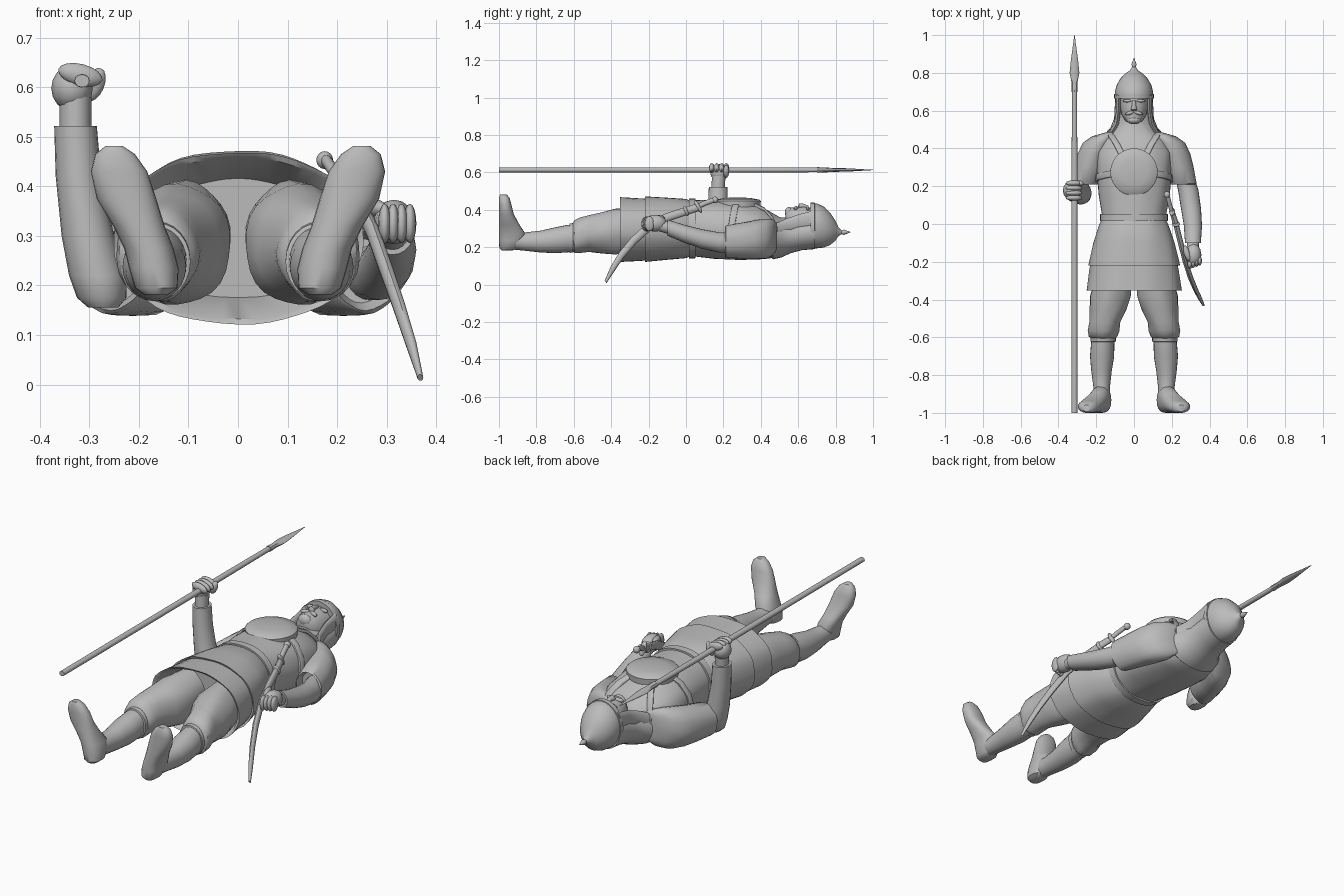
import bpy, bmesh, math
from mathutils import Vector, Matrix

grey = bpy.data.materials.new("plain_grey")
grey.diffuse_color = (0.5, 0.5, 0.5, 1)
X, Y, Z = Vector((1, 0, 0)), Vector((0, 1, 0)), Vector((0, 0, 1))


def finish(name, bm, angle=40):
    bmesh.ops.recalc_face_normals(bm, faces=bm.faces)
    me = bpy.data.meshes.new(name)
    bm.to_mesh(me)
    bm.free()
    me.materials.append(grey)
    me.polygons.foreach_set("use_smooth", [True] * len(me.polygons))
    me.set_sharp_from_angle(angle=math.radians(angle))
    ob = bpy.data.objects.new(name, me)
    bpy.context.collection.objects.link(ob)
    return ob


def loft(name, rows, u=X, v=Z, n=24, power=2.0, folds=0.0, waves=7, flip=1):
    """Skin oval rings; each row is x, y, z, half size along u, half size along v."""
    bm = bmesh.new()
    rings = []
    for i, (x, y, z, a, b) in enumerate(rows):
        ring = []
        for k in range(n):
            t = 2 * math.pi * k / n
            c, s = math.cos(t), math.sin(t)
            f = 1 + folds * math.sin(waves * t + i * 1.1)
            cu = math.copysign(abs(c) ** (2 / power), c) * a * f
            sv = math.copysign(abs(s) ** (2 / power), s) * b * f
            p = Vector((x, y, z)) + u * cu + v * sv
            p.x *= flip
            ring.append(bm.verts.new(p))
        rings.append(ring)
    for r, q in zip(rings, rings[1:]):
        for k in range(n):
            j = (k + 1) % n
            bm.faces.new((r[k], r[j], q[j], q[k]))
    bm.faces.new(rings[0])
    bm.faces.new(rings[-1])
    return finish(name, bm)


def blob(name, centre, size, rot=(0, 0, 0)):
    bm = bmesh.new()
    bmesh.ops.create_uvsphere(bm, u_segments=12, v_segments=8, radius=1)
    m = Matrix.Translation(centre)
    for ax, r in zip("XYZ", rot):
        m = m @ Matrix.Rotation(r, 4, ax)
    bm.transform(m @ Matrix.Diagonal((*size, 1)))
    return finish(name, bm, 60)


# Tunic with hollow hem, and shorter overskirt
loft("tunic", [
    (0, -.20, .295, .17, .12), (0, -.345, .295, .238, .163), (0, -.352, .295, .252, .173),
    (0, -.24, .295, .236, .167), (0, -.10, .30, .206, .158), (0, 0, .30, .175, .152),
    (0, .04, .30, .168, .150), (0, .15, .295, .188, .157), (0, .28, .29, .198, .157),
    (0, .38, .28, .20, .145), (0, .45, .265, .17, .125), (0, .50, .26, .11, .10),
    (0, .55, .28, .065, .075)], n=56, power=2.2, folds=.008, waves=9)
loft("overskirt", [
    (0, -.15, .297, .20, .15), (0, -.215, .297, .232, .165), (0, -.22, .297, .243, .175),
    (0, -.10, .30, .215, .166), (0, 0, .30, .182, .158), (0, .03, .30, .165, .145)],
    n=56, power=2.2, folds=.008, waves=9)
loft("belt", [
    (0, .015, .30, .165, .145), (0, .015, .30, .18, .160), (0, .052, .30, .179, .159),
    (0, .052, .30, .165, .145)], n=40, power=2.2)

# Round breastplate with straps
loft("breastplate", [
    (0, .275, .41, .122, .122), (0, .275, .447, .125, .125), (0, .275, .454, .118, .118),
    (0, .275, .463, .07, .07), (0, .275, .466, .02, .02)], v=Y, n=40)
for s, side in ((1, "left"), (-1, "right")):
    loft(side + "_shoulder_strap", [
        (.055, .35, .435, .018, .010), (.09, .42, .402, .018, .010),
        (.118, .465, .352, .018, .012), (.125, .49, .29, .018, .012)], n=12, power=4, flip=s)
    loft(side + "_side_strap", [
        (.10, .27, .437, .018, .008), (.15, .26, .408, .018, .008),
        (.188, .25, .35, .018, .010), (.197, .24, .29, .018, .010)], u=Y, v=X, n=12, power=4, flip=s)

# Head, face and mail hood
loft("head", [
    (0, .532, .365, .02, .025), (0, .545, .35, .045, .06), (0, .58, .335, .066, .078),
    (0, .63, .33, .076, .086), (0, .70, .32, .078, .09)], n=28)
loft("mail_hood", [
    (0, .69, .285, .10, .095), (0, .62, .272, .102, .088), (0, .56, .26, .105, .092),
    (0, .51, .25, .125, .105), (0, .465, .245, .165, .11), (0, .44, .25, .15, .09)], n=32)
loft("nose", [
    (0, .655, .415, .009, .008), (0, .625, .42, .012, .014), (0, .605, .418, .017, .016),
    (0, .598, .41, .008, .008)], n=10)
for s, side in ((1, "left"), (-1, "right")):
    blob(side + "_moustache", (s * .022, .588, .408), (.026, .010, .012), (0, 0, s * -.3))
    blob(side + "_brow", (s * .035, .652, .405), (.026, .008, .012))
    loft(side + "_cheek_flap", [
        (.083, .68, .35, .015, .045), (.083, .60, .335, .012, .04),
        (.093, .53, .31, .014, .04), (.125, .475, .285, .02, .04)], n=12, flip=s)
blob("beard", (0, .55, .385), (.036, .022, .03))

# Pointed helmet with rim
loft("helmet", [
    (0, .665, .314, .101, .120), (0, .70, .314, .101, .120), (0, .735, .308, .092, .110),
    (0, .77, .298, .072, .087), (0, .797, .289, .045, .056), (0, .815, .283, .02, .024),
    (0, .832, .28, .010, .010), (0, .845, .28, .014, .014), (0, .857, .28, .009, .009),
    (0, .88, .28, .001, .001)], n=32)
loft("helmet_rim", [
    (0, .665, .314, .095, .115), (0, .665, .314, .105, .124), (0, .688, .314, .105, .124),
    (0, .690, .314, .095, .115)], n=32)

# Sleeves, trousers, boots and feet
for s, side in ((1, "left"), (-1, "right")):
    loft(side + "_sleeve", [
        (.11, .485, .26, .04, .07), (.155, .465, .253, .065, .095), (.185, .43, .245, .085, .106),
        (.212, .37, .24, .087, .103), (.235, .30, .235, .082, .096), (.258, .215, .23, .074, .087),
        (.258, .208, .23, .068, .08), (.25, .25, .23, .055, .065)], n=28, folds=.015, flip=s)
    loft(side + "_trouser", [
        (.105, -.25, .29, .09, .12), (.122, -.38, .282, .108, .122), (.135, -.45, .278, .098, .11),
        (.155, -.52, .275, .082, .098), (.163, -.565, .265, .084, .095), (.165, -.595, .255, .076, .088),
        (.163, -.61, .25, .058, .07)], n=28, folds=.025, waves=5, flip=s)
    loft(side + "_boot", [
        (.162, -.58, .25, .06, .073), (.166, -.64, .245, .062, .073), (.169, -.70, .237, .064, .069),
        (.172, -.78, .23, .054, .058), (.171, -.87, .23, .043, .048), (.17, -.93, .24, .045, .052)],
        n=24, flip=s)
    loft(side + "_boot_cuff", [
        (.163, -.60, .25, .055, .065), (.163, -.603, .25, .067, .079), (.163, -.622, .248, .067, .078),
        (.163, -.626, .247, .055, .065)], n=24, flip=s)
    loft(side + "_foot", [
        (.165, -.958, .182, .025, .028), (.165, -.945, .195, .043, .053), (.170, -.932, .235, .05, .068),
        (.18, -.93, .275, .05, .07), (.20, -.945, .32, .052, .055), (.225, -.96, .375, .06, .04),
        (.24, -.967, .43, .057, .033), (.248, -.972, .465, .04, .028), (.25, -.976, .481, .018, .018)],
        v=Y, n=24, power=2.3, flip=s)

# Bare arm raised to the spear
loft("right_forearm", [
    (-.272, .155, .155, .03, .035), (-.275, .16, .175, .05, .055), (-.283, .165, .22, .058, .062),
    (-.303, .165, .30, .053, .056), (-.322, .17, .42, .046, .052), (-.328, .172, .522, .043, .05),
    (-.328, .172, .522, .032, .036), (-.328, .175, .58, .032, .036)], v=Y, n=20)
# Lowered arm resting on the sword
loft("left_forearm", [
    (.265, .26, .225, .05, .055), (.287, .18, .225, .054, .054), (.302, .08, .245, .053, .052),
    (.312, -.01, .272, .048, .048), (.312, -.10, .305, .042, .043),
    (.312, -.10, .305, .032, .033), (.312, -.15, .32, .032, .033)], n=20)

# Closed hands
blob("right_palm", (-.335, .178, .598), (.042, .048, .046))
blob("right_thumb", (-.29, .215, .605), (.02, .016, .036), (0, .4, 0))
blob("left_palm", (.315, -.165, .328), (.042, .062, .045))
blob("left_thumb", (.28, -.155, .355), (.016, .045, .018), (0, 0, .3))
for i in range(4):
    blob(f"right_finger_{i + 1}", (-.318, .138 + i * .026, .625), (.046, .015, .022), (0, .25, 0))
    blob(f"left_finger_{i + 1}", (.296 + i * .017, -.213 + i * .006, .325), (.013, .026, .04))

# Spear
loft("spear_shaft", [(-.315, -1, .613, .015, .013), (-.315, .2, .613, .016, .014),
                     (-.315, .74, .613, .013, .012)], n=12)
loft("spear_head", [
    (-.315, .70, .613, .016, .015), (-.315, .745, .613, .015, .013), (-.315, .80, .613, .026, .010),
    (-.315, .86, .613, .020, .009), (-.315, 1, .613, .001, .001)], n=8)

# Curved sword in its scabbard
across = Vector((0, -.6, .8))
loft("scabbard", [
    (.203, .06, .412, .015, .022), (.222, 0, .393, .015, .023), (.247, -.10, .36, .015, .023),
    (.272, -.20, .308, .014, .022), (.298, -.28, .235, .014, .021), (.325, -.345, .158, .013, .019),
    (.35, -.395, .08, .011, .016), (.368, -.43, .014, .006, .008)], v=across, n=12)
loft("sword_grip", [(.205, .05, .41, .011, .013), (.19, .10, .435, .012, .014),
                    (.178, .148, .452, .012, .014)], v=across, n=12)
blob("sword_guard", (.202, .065, .417), (.016, .012, .038), (.5, 0, 0))
blob("sword_pommel", (.175, .155, .453), (.017, .018, .018))
blob("scabbard_ring", (.222, .0, .393), (.021, .012, .028), (.4, 0, 0))
